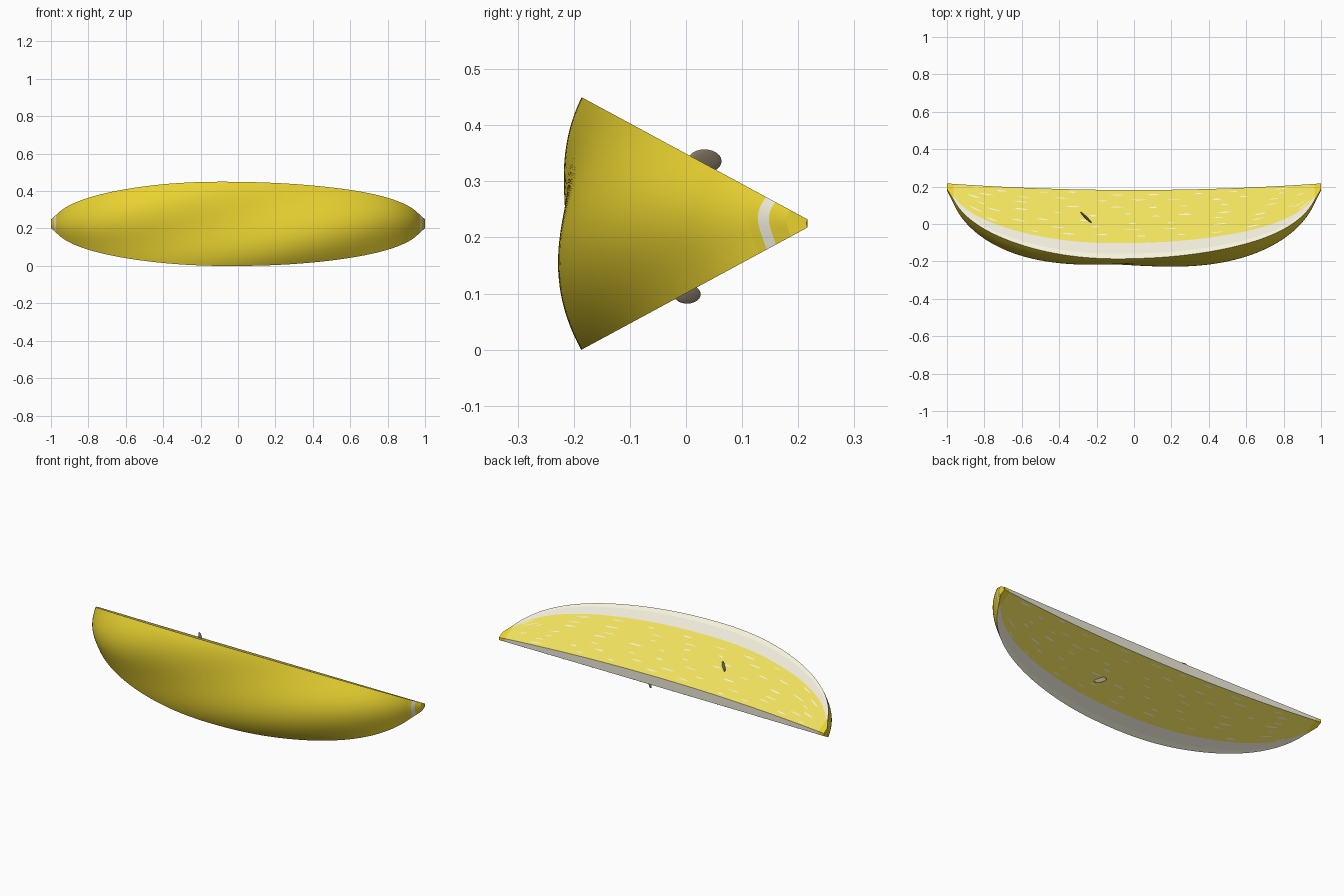
import bpy, random
from math import sin, cos, pi, radians
from mathutils import Vector

if "Cube" in bpy.data.objects:
    bpy.data.objects.remove(bpy.data.objects["Cube"])

random.seed(4)
YC, ZC, HALF = 0.23, 0.225, radians(28.4)   # fruit axis and half of the wedge angle
X_END = 0.965                               # where the flesh stops and the tip starts


def material(name, rgb):
    m = bpy.data.materials.new(name)
    m.diffuse_color = (*rgb, 1)
    m.use_nodes = True
    m.node_tree.nodes["Principled BSDF"].inputs["Base Color"].default_value = m.diffuse_color
    return m


yellow = material("rind_yellow", (0.82, 0.65, 0.03))
flesh_mat = material("flesh_yellow", (0.87, 0.75, 0.11))
cream = material("pith_cream", (0.86, 0.82, 0.70))
white = material("fleck_white", (0.93, 0.90, 0.72))
tan = material("seed_tan", (0.32, 0.26, 0.18))


def base_radius(x):
    a = abs(x)
    if a > X_END:
        return 0.117 + (0.05 - 0.117) * (a - X_END) / (1 - X_END)
    return 0.46 * (1 - (a / 0.99) ** 2.6) ** 0.5


def outer(x, th):
    # lobed skin that twists along the fruit
    return base_radius(x) * (1 + 0.03 * cos(6 * th - 4 * (x + 0.1) + pi))


def core(x):
    return 0.055 - 0.04 * x * x


def at(x, th, r, lift=0.0):
    p = Vector((x, YC - r * cos(th), ZC + r * sin(th)))
    if lift:
        s = 1 if th > 0 else -1
        p += Vector((0, sin(HALF), s * cos(HALF))) * lift
    return p


def span(a, b, n):
    return [a + (b - a) * i / n for i in range(n + 1)]


def make(name, verts, faces, mat, smooth=False):
    me = bpy.data.meshes.new(name)
    me.from_pydata(verts, [], faces)
    me.materials.append(mat)
    if smooth:
        me.shade_smooth()
    ob = bpy.data.objects.new(name, me)
    bpy.context.collection.objects.link(ob)
    return ob


def sheet(name, us, vs, fn, mat, flip=False, smooth=False):
    n = len(vs)
    verts = [fn(u, v) for u in us for v in vs]
    faces = []
    for i in range(len(us) - 1):
        for j in range(n - 1):
            f = [i * n + j, (i + 1) * n + j, (i + 1) * n + j + 1, i * n + j + 1]
            faces.append(f[::-1] if flip else f)
    return make(name, verts, faces, mat, smooth)


body_x = [X_END * sin(t) for t in span(-pi / 2, pi / 2, 96)]
angles = span(-HALF, HALF, 32)


def skin(x, th):
    return at(x, th, outer(x, th))


# Outer rind
sheet("rind", body_x, angles, skin, yellow, smooth=True)

# Flat strip along the inner edge
sheet("core_strip", body_x, [-HALF, HALF], lambda x, th: at(x, th, core(x)), cream, flip=True)

# Both cut faces: flesh, pith and rind edge
for side, s in (("upper", 1), ("lower", -1)):
    th = s * HALF

    def cut(inner, outer_f):
        return lambda x, t: at(x, th, (1 - t) * inner(x) + t * outer_f(x))

    def frac(k):
        return lambda x: max(core(x), k * outer(x, th))

    for part, a, b, mat in (("flesh", core, frac(0.80), flesh_mat),
                            ("pith", frac(0.80), frac(0.935), cream),
                            ("rind_edge", frac(0.935), frac(1.0), white)):
        sheet(f"{side}_{part}", body_x, [0, 1], cut(a, b), mat, flip=s > 0)

    # Pale flecks in rows along the flesh
    verts, faces = [], []
    for row in range(7):
        f = 0.08 + 0.14 * row
        x = -0.9 + random.uniform(0, 0.12)
        while x < 0.88:
            ln = random.uniform(0.04, 0.09)
            ff = f + random.uniform(-0.035, 0.035)
            w = random.uniform(0.002, 0.004)
            k = len(verts)
            for dx, dw in ((0, 0), (0.3, -1), (0.7, -1), (1, 0), (0.7, 1), (0.3, 1)):
                px = x + dx * ln
                r = core(px) + ff * (0.78 * base_radius(px) - core(px)) + dw * w
                verts.append(at(px, th, r, 0.0015))
            face = list(range(k, k + 6))
            faces.append(face[::-1] if s > 0 else face)
            x += ln + random.uniform(0.08, 0.2)
    make(f"{side}_flecks", verts, faces, white)

# Tips at both ends: rind, pith ring, nub, and closed ends
for side, e in (("left", -1), ("right", 1)):
    for part, a, b, mat in (("shoulder", X_END, 0.974, yellow),
                            ("pith_ring", 0.974, 0.984, cream),
                            ("nub", 0.984, 1.0, yellow)):
        xs = sorted((e * a, e * b))
        sheet(f"{side}_{part}", xs, angles, skin, mat, smooth=True)
    xs = sorted((e * X_END, e))
    for s in (1, -1):
        sheet(f"{side}_tip_cut_{'upper' if s > 0 else 'lower'}", xs, [0, 1],
              lambda x, t: at(x, s * HALF, (1 - t) * core(x) + t * outer(x, s * HALF)),
              yellow, flip=s > 0)
    sheet(f"{side}_tip_core", xs, [-HALF, HALF], lambda x, th: at(x, th, core(x)), yellow, flip=True)
    sheet(f"{side}_tip_end", [0, 1], angles,
          lambda t, th: at(e, th, (1 - t) * core(e) + t * outer(e, th)), yellow, flip=e < 0)

# Seeds standing out of the cut faces
for name, loc, size in (("upper_seed", (-0.255, 0.033, 0.336), (0.043, 0.006, 0.021)),
                        ("lower_seed", (0.22, 0.002, 0.099), (0.034, 0.006, 0.017))):
    bpy.ops.mesh.primitive_uv_sphere_add(segments=20, ring_count=12, radius=1, location=loc,
                                         rotation=(0, 0, radians(-45)))
    seed = bpy.context.object
    seed.name = name
    seed.scale = size
    seed.data.materials.append(tan)
    seed.data.shade_smooth()
